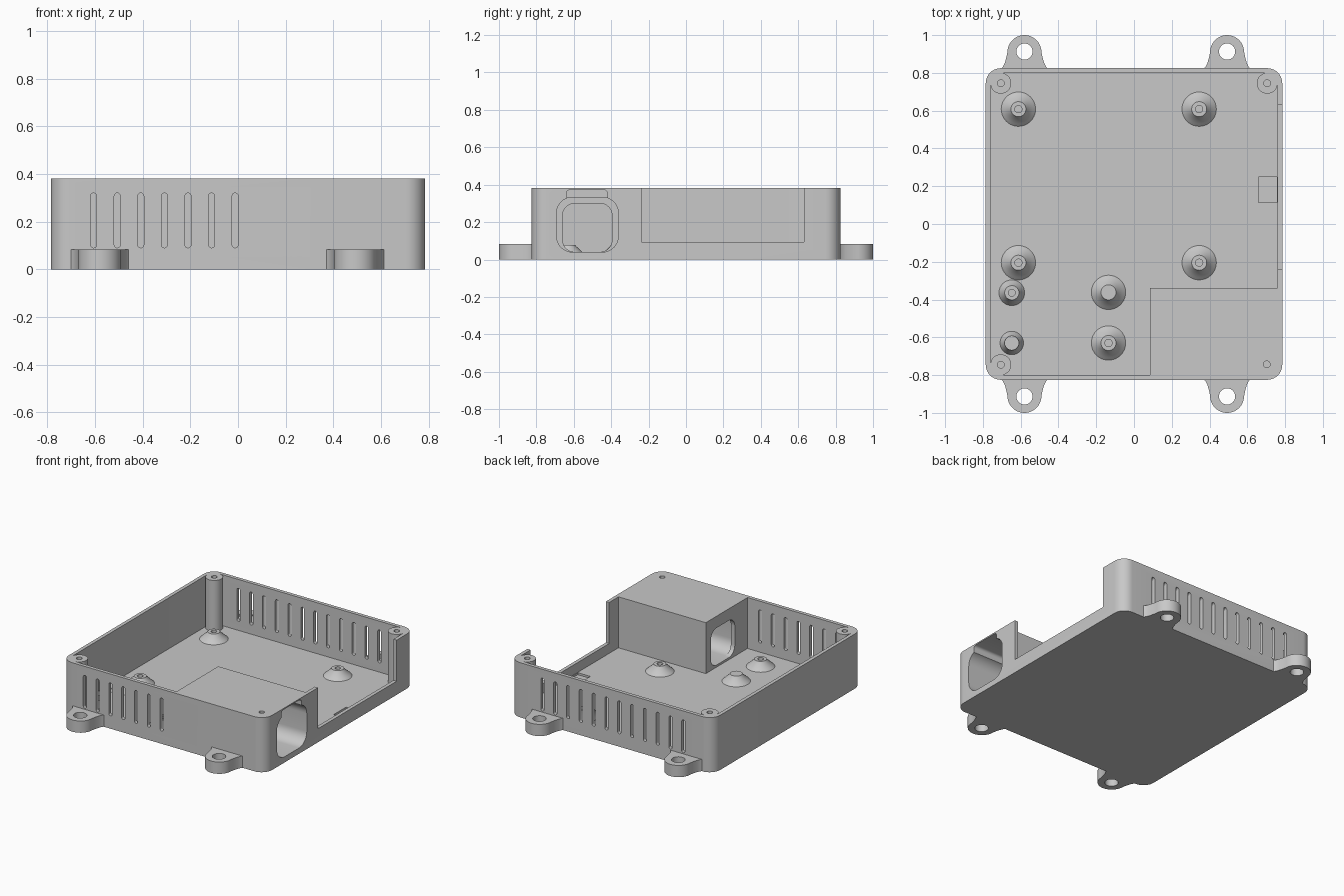
import bpy, bmesh, math

if "Cube" in bpy.data.objects:
    bpy.data.objects.remove(bpy.data.objects["Cube"])

grey = bpy.data.materials.new("grey plastic")
grey.diffuse_color = (0.58, 0.58, 0.58, 1)
grey.use_nodes = True
grey.node_tree.nodes["Principled BSDF"].inputs["Base Color"].default_value = grey.diffuse_color
H, FLOOR = 0.382, 0.026
parts = []


def rounded(x0, x1, y0, y1, r, n=10):
    """Counter-clockwise rounded rectangle outline."""
    pts = []
    for cx, cy, a0 in ((x1 - r, y1 - r, 0), (x0 + r, y1 - r, 90), (x0 + r, y0 + r, 180), (x1 - r, y0 + r, 270)):
        for i in range(n + 1):
            a = math.radians(a0 + 90 * i / n)
            pts.append((cx + r * math.cos(a), cy + r * math.sin(a)))
    return pts


def circle(cx, cy, r, n=32):
    return [(cx + r * math.cos(2 * math.pi * i / n), cy + r * math.sin(2 * math.pi * i / n)) for i in range(n)]


def place(u, v, w, axis):
    """Map an outline point (u, v) and depth w into space."""
    return {'z': (u, v, w), 'x': (w, u, v), 'y': (u, w, v)}[axis]


def finish(name, bm, part=True):
    bmesh.ops.recalc_face_normals(bm, faces=bm.faces)
    me = bpy.data.meshes.new(name)
    bm.to_mesh(me)
    bm.free()
    me.materials.append(grey)
    ob = bpy.data.objects.new(name, me)
    bpy.context.collection.objects.link(ob)
    if part:
        parts.append(ob)
    return ob


def prisms(name, outlines, w0, w1, axis='z', part=True):
    """Extrude outlines from depth w0 to w1."""
    bm = bmesh.new()
    for pts in outlines:
        a = [bm.verts.new(place(u, v, w0, axis)) for u, v in pts]
        b = [bm.verts.new(place(u, v, w1, axis)) for u, v in pts]
        bm.faces.new(a)
        bm.faces.new(b)
        for i in range(len(a)):
            j = (i + 1) % len(a)
            bm.faces.new((a[i], a[j], b[j], b[i]))
    return finish(name, bm, part)


def cut(ob, outlines, w0, w1, axis='z'):
    """Subtract extruded outlines from a part."""
    cutter = prisms("cutter", outlines, w0, w1, axis, False)
    cutter.hide_render = True
    mod = ob.modifiers.new("cut", 'BOOLEAN')
    mod.operation, mod.solver, mod.object = 'DIFFERENCE', 'EXACT', cutter
    bpy.context.view_layer.objects.active = ob
    bpy.ops.object.modifier_apply(modifier=mod.name)
    bpy.data.objects.remove(cutter)


def lathe(name, profile, x, y, n=40):
    """Spin an (r, z) profile about a vertical axis at (x, y)."""
    bm = bmesh.new()
    vs = [bm.verts.new((r, 0, z)) for r, z in profile]
    es = [bm.edges.new(p) for p in zip(vs, vs[1:])]
    bmesh.ops.spin(bm, geom=vs + es, axis=(0, 0, 1), cent=(0, 0, 0), steps=n, angle=2 * math.pi)
    bmesh.ops.remove_doubles(bm, verts=bm.verts, dist=1e-5)
    bmesh.ops.translate(bm, verts=bm.verts, vec=(x, y, 0))
    return finish(name, bm)


def box(x0, x1, y0, y1):
    return [(x0, y0), (x1, y0), (x1, y1), (x0, y1)]


# Case: rounded tray, leaving a solid block in the front right corner
case = prisms("case", [rounded(-0.785, 0.785, -0.825, 0.825, 0.08)], 0, H)
inner = rounded(-0.76, 0.76, -0.80, 0.80, 0.055)[:33]
cavity = inner + [(0.085, -0.80), (0.085, -0.34), (0.76, -0.34)]
cut(case, [cavity], FLOOR, 0.5)

# Open window in the right wall and shallow pocket in the floor
cut(case, [box(-0.238, 0.63, 0.095, 0.5)], 0.74, 0.9, 'x')
cut(case, [box(0.66, 0.757, 0.113, 0.25)], 0.012, 0.09)


# Vent slots in the front and back walls, the back row shifted half a step
def slots(count, start):
    return [rounded(x - 0.0125, x + 0.0125, 0.09, 0.32, 0.0124, 5)
            for x in (start + 0.099 * i for i in range(count))]


cut(case, slots(7, -0.606), -0.9, -0.78, 'y')
cut(case, slots(12, -0.557), 0.78, 0.9, 'y')

# Stepped socket tunnel through the block, with a key slot above
cut(case, [rounded(-0.692, -0.362, 0.04, 0.333, 0.085)], 0.115, 0.9, 'x')
cut(case, [rounded(-0.66, -0.395, 0.041, 0.30, 0.065)], 0.03, 0.2, 'x')
cut(case, [rounded(-0.64, -0.42, 0.25, 0.373, 0.02, 4)], 0.14, 0.9, 'x')

# Screw hole in the block
cut(case, [circle(0.703, -0.743, 0.018, 20)], 0.2, 0.5)

# Corner screw posts
for x, y in ((-0.705, 0.745), (0.705, 0.745), (-0.705, -0.745)):
    lathe("screw_post", [(0.055, FLOOR), (0.055, H), (0.018, H), (0.018, 0.2), (0, 0.2)], x, y)


# Conical board standoffs on the floor
def standoff(x, y, base, top, hole):
    z = FLOOR + 0.052
    prof = [(base, FLOOR), (base * 0.72 + top * 0.28, FLOOR + 0.013), (top, z - 0.006), (top * 0.95, z)]
    prof += [(hole, z), (hole, FLOOR), (0, FLOOR)] if hole else [(0, z)]
    lathe("standoff", prof, x, y)


for x, y in ((-0.612, 0.608), (0.345, 0.608), (-0.612, -0.205), (0.345, -0.205), (-0.135, -0.63)):
    standoff(x, y, 0.091, 0.042, 0.019)
standoff(-0.135, -0.362, 0.091, 0.042, 0)
standoff(-0.647, -0.364, 0.068, 0.04, 0.018)
standoff(-0.647, -0.63, 0.062, 0.04, 0.036)

# Mounting ears with flared roots and screw holes
for x in (-0.58, 0.493):
    for s in (-1, 1):
        side = [(0.125, 0.82), (0.114, 0.833), (0.104, 0.853), (0.095, 0.885)]
        arc = [(0.09 * math.cos(math.pi * i / 24), 0.91 + 0.09 * math.sin(math.pi * i / 24)) for i in range(25)]
        outline = side + arc + [(-u, v) for u, v in reversed(side)]
        ear = prisms("mounting_ear", [[(x + u, s * v) for u, v in outline]], 0, 0.082)
        cut(ear, [circle(x, s * 0.913, 0.043)], -0.1, 0.2)

# Smooth curved walls while keeping edges crisp
bpy.ops.object.select_all(action='DESELECT')
for ob in parts:
    ob.select_set(True)
bpy.context.view_layer.objects.active = case
bpy.ops.object.shade_smooth_by_angle(angle=math.radians(30))
